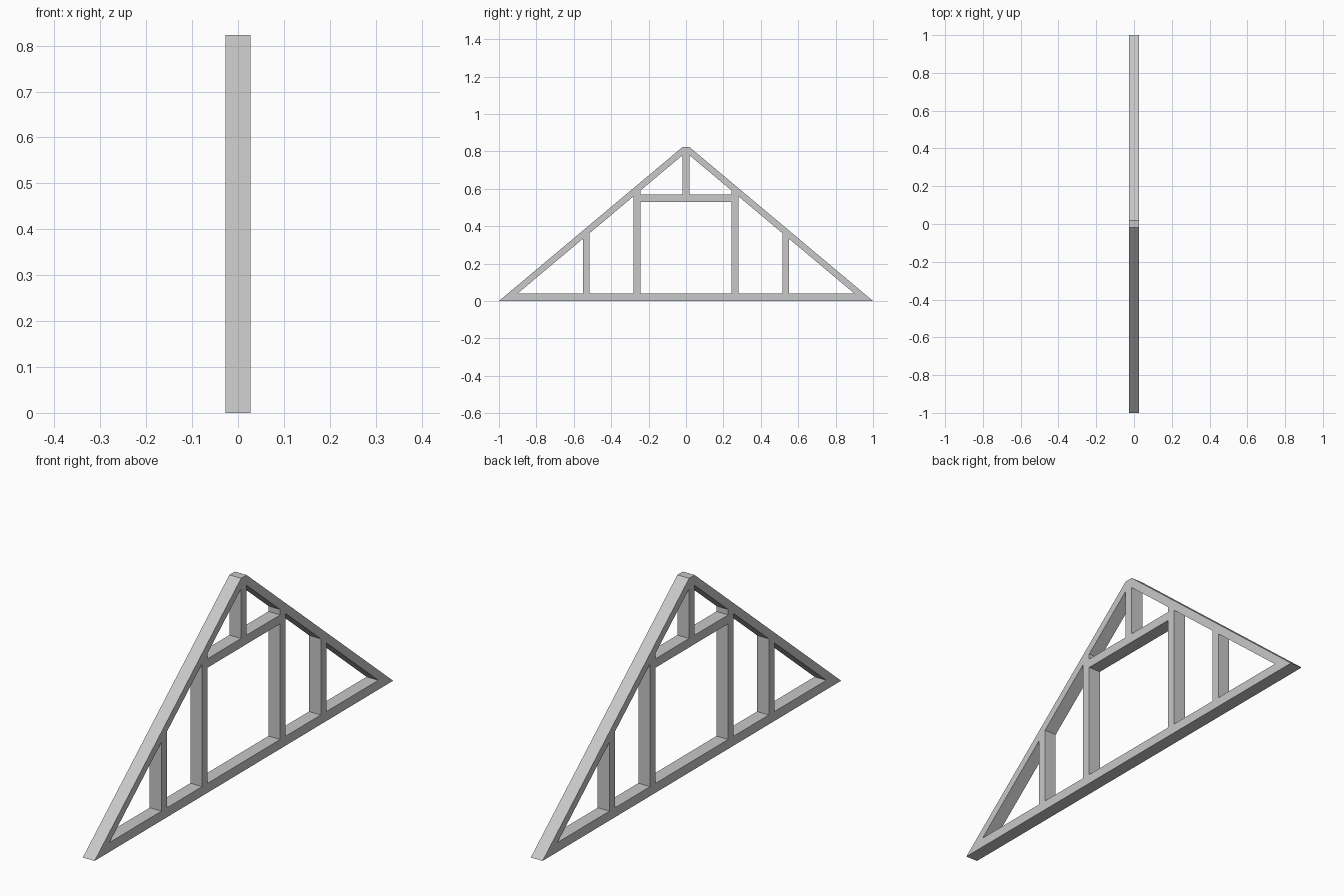
import bpy
import bmesh

cube = bpy.data.objects.get("Cube")
if cube:
    bpy.data.objects.remove(cube, do_unlink=True)

DEPTH = 0.055      # thickness of the frame along x
T = 0.037          # timber width
HALF = T / 2       # half a timber, also half the flat ridge
RIDGE = 0.823
INNER = 0.9        # where the rafter underside meets the bottom chord
CHORD = 0.04
SLOPE = RIDGE / (1 - HALF)

grey = bpy.data.materials.new("light grey")
grey.use_nodes = True
colour = (0.58, 0.58, 0.58, 1)
grey.diffuse_color = colour
grey.node_tree.nodes["Principled BSDF"].inputs["Base Color"].default_value = colour


def underside(y):
    """Height of the rafter underside at y."""
    return CHORD + (INNER - abs(y)) * SLOPE


def timber(name, outline, side=1):
    """Extrude a (y, z) outline across the frame depth."""
    bm = bmesh.new()
    face = bm.faces.new([bm.verts.new((-DEPTH / 2, y * side, z)) for y, z in outline])
    ext = bmesh.ops.extrude_face_region(bm, geom=[face])
    verts = [v for v in ext["geom"] if isinstance(v, bmesh.types.BMVert)]
    bmesh.ops.translate(bm, verts=verts, vec=(DEPTH, 0, 0))
    bmesh.ops.recalc_face_normals(bm, faces=bm.faces)
    mesh = bpy.data.meshes.new(name)
    bm.to_mesh(mesh)
    bm.free()
    mesh.materials.append(grey)
    obj = bpy.data.objects.new(name, mesh)
    bpy.context.collection.objects.link(obj)


def post(name, y0, y1, side):
    """Upright from the bottom chord, cut to the rafter slope."""
    timber(name, [(y0, CHORD), (y1, CHORD), (y1, underside(y1)), (y0, underside(y0))], side)


# Bottom chord, mitred into the rafters
timber("bottom_chord", [(-1, 0), (1, 0), (INNER, CHORD), (-INNER, CHORD)])

# Rafters and uprights on both slopes
TALL, SHORT = 0.243, 0.515
for side, end in ((-1, "front"), (1, "back")):
    timber(end + "_rafter", [(1, 0), (INNER, CHORD), (0, underside(0)),
                             (0, RIDGE), (HALF, RIDGE)], side)
    post(end + "_tall_post", TALL, TALL + T, side)
    post(end + "_short_post", SHORT, SHORT + T, side)

# Collar beam between the tall posts, and king post up to the ridge
LOW, HIGH = 0.53, 0.568
timber("collar_beam", [(-TALL, LOW), (TALL, LOW), (TALL, HIGH), (-TALL, HIGH)])
timber("king_post", [(-HALF, HIGH), (HALF, HIGH), (HALF, underside(HALF)),
                     (0, underside(0)), (-HALF, underside(HALF))])
